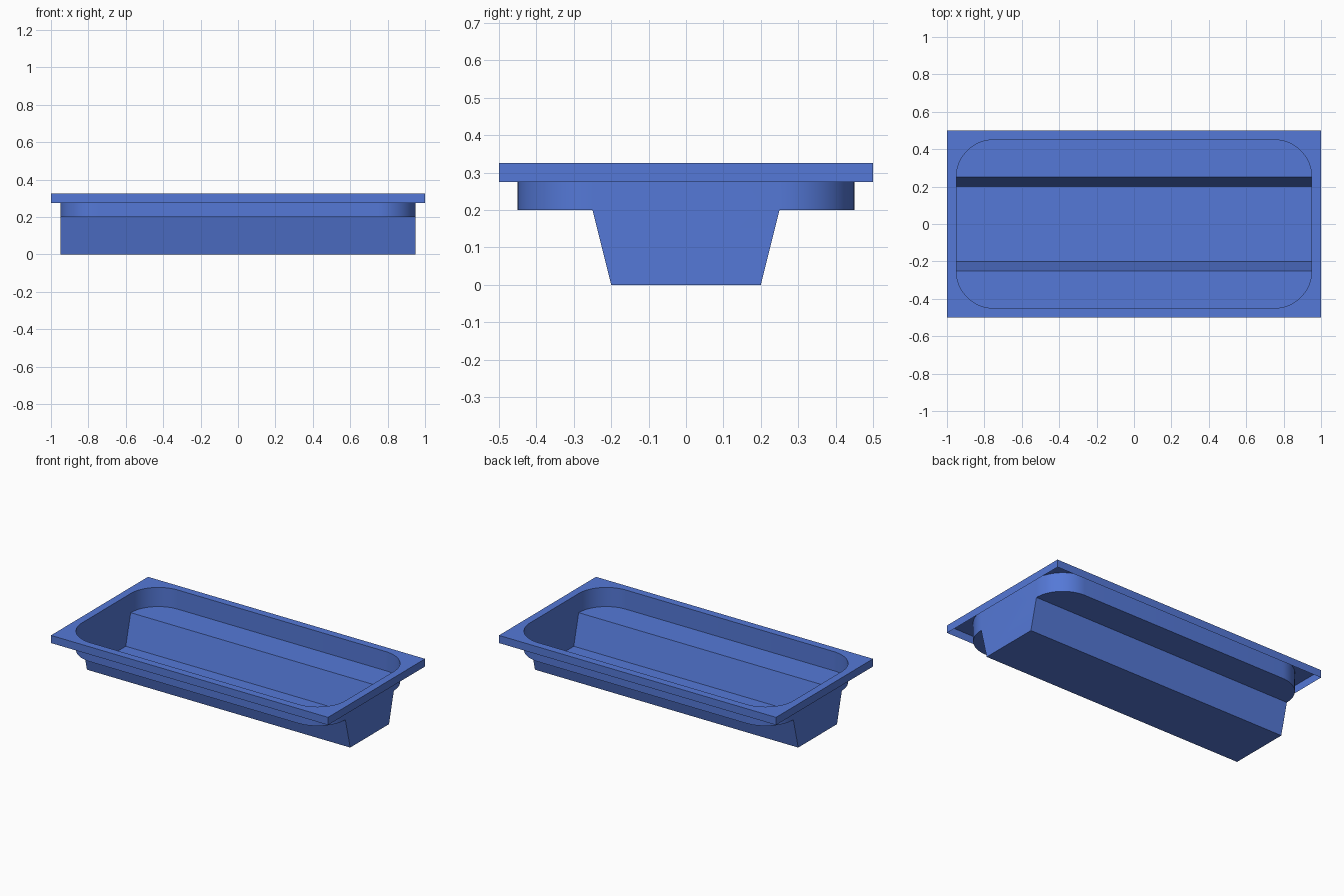
import bpy, bmesh
from math import sin, cos, pi

if "Cube" in bpy.data.objects:
    bpy.data.objects.remove(bpy.data.objects["Cube"])

RIM_TOP, RIM_LOW, LEDGE = 0.325, 0.275, 0.2
N = 16  # segments per rounded corner
bm = bmesh.new()


def face(*pts):
    return bm.faces.new([bm.verts.new(p) for p in pts])


def face_pair(*pts):
    # A face plus its copy turned half a circle about z
    face(*pts)
    face(*[(-x, -y, z) for x, y, z in pts])


def at(p, z):
    return (p[0], p[1], z)


signs = [(1, 1), (-1, 1), (-1, -1), (1, -1)]
corners = [(sx, sy * 0.5) for sx, sy in signs]
arcs = [[(sx * 0.75 + 0.2 * cos((i + k / N) * pi / 2),
          sy * 0.25 + 0.2 * sin((i + k / N) * pi / 2)) for k in range(N + 1)]
        for i, (sx, sy) in enumerate(signs)]

for i in range(4):
    j = (i + 1) % 4
    c, d = corners[i], corners[j]
    # Thin skirt hanging from the outer edge of the rim
    face(at(c, RIM_LOW), at(d, RIM_LOW), at(d, RIM_TOP), at(c, RIM_TOP))
    # Flat rim: straight side, then a fan around the rounded corner
    face(at(arcs[i][-1], RIM_TOP), at(c, RIM_TOP), at(d, RIM_TOP), at(arcs[j][0], RIM_TOP))
    for p, q in zip(arcs[i], arcs[i][1:]):
        face(at(c, RIM_TOP), at(q, RIM_TOP), at(p, RIM_TOP))
    # Upright basin wall
    pts = arcs[i] + [arcs[j][0]]
    for p, q in zip(pts, pts[1:]):
        face(at(q, LEDGE), at(p, LEDGE), at(p, RIM_TOP), at(q, RIM_TOP))

# Ledges along both long sides
face_pair(*[at(p, LEDGE) for p in arcs[0] + arcs[1]])

# Deep trough: sloped sides, end walls and floor
X = 0.95
face_pair((-X, 0.2, 0), (X, 0.2, 0), (X, 0.25, LEDGE), (-X, 0.25, LEDGE))
face_pair((X, -0.2, 0), (X, -0.25, LEDGE), (X, 0.25, LEDGE), (X, 0.2, 0))
face((-X, -0.2, 0), (X, -0.2, 0), (X, 0.2, 0), (-X, 0.2, 0))

# Weld into one moulded sheet
bmesh.ops.remove_doubles(bm, verts=bm.verts, dist=1e-4)
mesh = bpy.data.meshes.new("tray_shell")
bm.to_mesh(mesh)
bm.free()
tray = bpy.data.objects.new("tray_shell", mesh)
bpy.context.collection.objects.link(tray)

blue = bpy.data.materials.new("blue_plastic")
blue.diffuse_color = (0.09, 0.19, 0.68, 1)
blue.use_nodes = True
blue.node_tree.nodes["Principled BSDF"].inputs["Base Color"].default_value = blue.diffuse_color
mesh.materials.append(blue)

bpy.context.view_layer.objects.active = tray
tray.select_set(True)
bpy.ops.object.shade_smooth_by_angle(angle=pi / 6)
